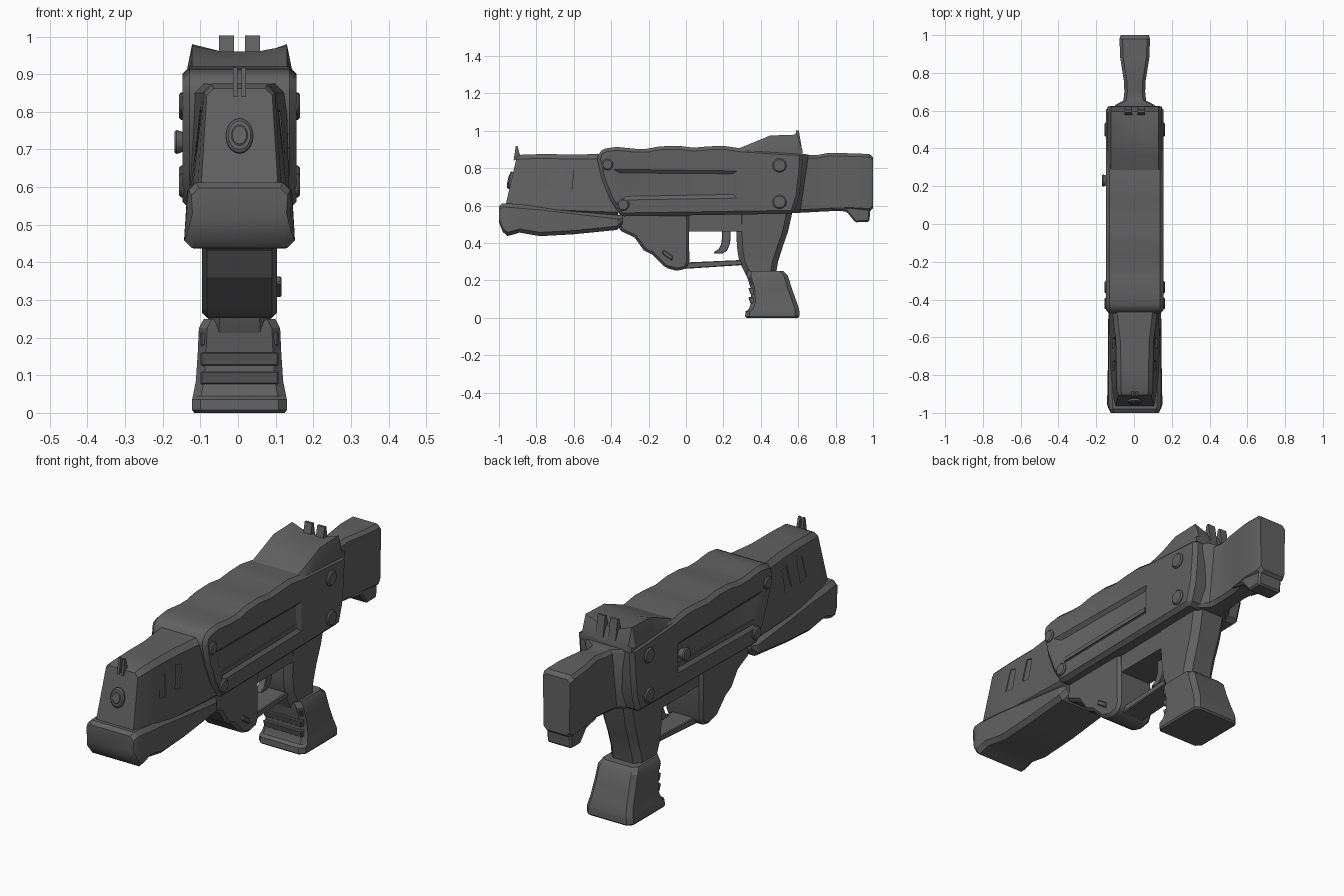
import bpy, bmesh
from math import radians
from mathutils import Vector

CX = 0.004  # centre plane of the model

dark = bpy.data.materials.new("dark_metal")
dark.diffuse_color = (0.12, 0.12, 0.12, 1)


def loft(name, rings):
    """Skin closed rings of 3D points and cap both ends."""
    bm = bmesh.new()
    vs = [[bm.verts.new(p) for p in r] for r in rings]
    n = len(rings[0])
    for a, b in zip(vs, vs[1:]):
        for i in range(n):
            bm.faces.new((a[i], a[(i + 1) % n], b[(i + 1) % n], b[i]))
    bm.faces.new(vs[0])
    bm.faces.new(vs[-1])
    bmesh.ops.recalc_face_normals(bm, faces=bm.faces)
    me = bpy.data.meshes.new(name)
    bm.to_mesh(me)
    bm.free()
    me.materials.append(dark)
    ob = bpy.data.objects.new(name, me)
    bpy.context.collection.objects.link(ob)
    return ob


def apply_mod(ob, mod):
    bpy.context.view_layer.objects.active = ob
    bpy.ops.object.modifier_apply(modifier=mod.name)


def bevel(ob, width, segments=1):
    m = ob.modifiers.new("Bevel", 'BEVEL')
    m.width, m.segments, m.limit_method = width, segments, 'ANGLE'
    apply_mod(ob, m)


def prism(name, pts, w, x=CX, bev=0.0):
    """Side profile (y, z) extruded to half width w about x."""
    ob = loft(name, [[(x + s * w, y, z) for y, z in pts] for s in (-1, 1)])
    if bev:
        bevel(ob, bev)
    return ob


def cut(ob, cutter):
    m = ob.modifiers.new("Cut", 'BOOLEAN')
    m.operation, m.object, m.solver = 'DIFFERENCE', cutter, 'EXACT'
    apply_mod(ob, m)
    bpy.data.objects.remove(cutter)


def ring_y(yb, zb, yt, zt, wb, wt, c):
    """Chamfered cross-section across the length, top may lean."""
    def p(x, t):
        return (CX + x, yb + (yt - yb) * t, zb + (zt - zb) * t)
    k = c / (zt - zb)
    half = [(wb - c, 0), (wb, k), (wt, 1 - k), (wt - c, 1)]
    return [p(x, t) for x, t in half] + [p(-x, t) for x, t in reversed(half)]


def ring_z(z, y0, y1, w, c=0.03):
    half = [(w - c, y0), (w, y0 + c), (w, y1 - c), (w - c, y1)]
    return [(CX + x, y, z) for x, y in half] + [(CX - x, y, z) for x, y in reversed(half)]


def disc(name, loc, r, depth, axis, sy=1.0, r2=None):
    bpy.ops.mesh.primitive_cone_add(vertices=20, radius1=r, radius2=r2 or r, depth=depth, location=loc)
    ob = bpy.context.object
    ob.name = name
    ob.data.materials.append(dark)
    ob.scale.y = sy
    ob.rotation_euler = Vector(axis).to_track_quat('Z', 'Y').to_euler()
    bevel(ob, 0.006)
    return ob


# Receiver with wavy top and curved front edge
receiver = prism("receiver", [
    (-0.35, 0.543), (-0.405, 0.63), (-0.45, 0.74), (-0.475, 0.85), (-0.465, 0.89), (-0.43, 0.906),
    (-0.37, 0.914), (-0.27, 0.904), (-0.21, 0.904), (-0.14, 0.917), (-0.04, 0.92), (0.04, 0.91),
    (0.12, 0.917), (0.2, 0.92), (0.3, 0.905), (0.625, 0.885), (0.62, 0.78), (0.605, 0.65),
    (0.575, 0.557)], 0.151, bev=0.018)

# Side panels, rails and bolts
outer = [(-0.40, 0.80), (-0.35, 0.625), (0.28, 0.635), (0.28, 0.79)]
inner = [(-0.355, 0.775), (-0.32, 0.65), (0.25, 0.66), (0.25, 0.77)]
for s, side in ((1, "right"), (-1, "left")):
    cut(receiver, loft("panel_cutter", [
        [(CX + s * 0.136, y, z) for y, z in inner],
        [(CX + s * 0.155, y, z) for y, z in outer]]))
    prism("panel_rail_" + side, [(-0.33, 0.65), (0.25, 0.66), (0.25, 0.68), (-0.34, 0.67)],
          0.008, CX + s * 0.134)
    for i, (y, z, r) in enumerate([(0.5, 0.815, 0.037), (0.5, 0.62, 0.037),
                                   (-0.42, 0.82, 0.03), (-0.335, 0.605, 0.032)]):
        disc(f"bolt_{side}_{i}", (CX + s * 0.147, y, z), r, 0.028, (s, 0, 0))
disc("selector_knob", (CX - 0.15, 0.23, 0.72), 0.018, 0.045, (-1, 0, 0), r2=0.034)


# Raised rear sight ramp with a shallow trough
def hump(y, h, d, base=0.87):
    half = [(0.143, base), (0.143, min(h, 0.895)), (0.126, h), (0.05, h - d)]
    return [(CX + x, y, z) for x, z in half] + [(CX - x, y, z) for x, z in reversed(half)]


loft("sight_ramp", [hump(0.28, 0.905, 0), hump(0.36, 0.938, 0.005), hump(0.45, 0.975, 0.014),
                    hump(0.595, 0.98, 0.027), hump(0.622, 0.90, 0.01)])
for s in (-1, 1):
    prism("rear_sight_post", [(0.575, 0.94), (0.59, 1.003), (0.603, 1.003), (0.62, 0.90)],
          0.02, CX + s * 0.034)

# Front shroud with side vents
shroud = loft("front_shroud", [
    ring_y(-0.972, 0.57, -0.905, 0.862, 0.103, 0.087, 0.018),
    ring_y(-0.93, 0.57, -0.885, 0.872, 0.112, 0.095, 0.022),
    ring_y(-0.8, 0.56, -0.77, 0.876, 0.127, 0.097, 0.024),
    ring_y(-0.62, 0.55, -0.62, 0.874, 0.132, 0.1, 0.024),
    ring_y(-0.36, 0.54, -0.42, 0.876, 0.135, 0.125, 0.025)])
for s in (-1, 1):
    for y in (-0.78, -0.66):
        q = [(y, 0.70), (y + 0.05, 0.69), (y + 0.06, 0.80), (y + 0.02, 0.81)]
        cut(shroud, loft("vent_cutter", [
            [(CX + s * (0.11 - (z - 0.7) * 0.1), a, z) for a, z in q],
            [(CX + s * 0.18, a, z) for a, z in q]]))

# Lower jaw under the shroud
loft("lower_jaw", [ring_y(y, zb, y, zt, wb, wt, 0.02) for y, zb, zt, wb, wt in [
    (-1.0, 0.51, 0.598, 0.125, 0.128), (-0.98, 0.46, 0.612, 0.138, 0.135),
    (-0.955, 0.438, 0.612, 0.147, 0.138), (-0.925, 0.445, 0.61, 0.147, 0.139),
    (-0.89, 0.456, 0.606, 0.144, 0.14), (-0.78, 0.437, 0.598, 0.143, 0.14),
    (-0.6, 0.447, 0.576, 0.142, 0.14), (-0.37, 0.47, 0.55, 0.138, 0.138),
    (-0.34, 0.50, 0.55, 0.12, 0.12)]])

# Muzzle lens and front sight fins
disc("muzzle_lens", (CX, -0.935, 0.735), 0.036, 0.03, (0, -0.974, 0.225), 1.3)
disc("muzzle_lens_core", (CX, -0.937, 0.735), 0.025, 0.032, (0, -0.974, 0.225), 1.3)
for s in (-1, 1):
    prism("front_sight_fin", [(-0.922, 0.84), (-0.91, 0.918), (-0.90, 0.918), (-0.885, 0.86)],
          0.006, CX + s * 0.011)

# Lower housing, trigger block, guard and trigger
prism("lower_housing", [
    (-0.36, 0.56), (-0.36, 0.47), (-0.275, 0.43), (-0.225, 0.36), (-0.18, 0.338), (-0.11, 0.268),
    (-0.05, 0.252), (0.0, 0.262), (0.018, 0.3), (0.015, 0.56)], 0.1, bev=0.014)
prism("housing_catch", [(-0.13, 0.345), (-0.12, 0.365), (-0.07, 0.33), (-0.075, 0.305)],
      0.012, CX + 0.1, 0.004)
prism("trigger_block", [(0, 0.462), (0.3, 0.462), (0.3, 0.57), (0, 0.57)], 0.085)
prism("trigger_guard", [(-0.01, 0.262), (0.31, 0.283), (0.31, 0.31), (-0.01, 0.296)], 0.06, bev=0.004)
prism("trigger", [(0.24, 0.48), (0.236, 0.40), (0.22, 0.36), (0.195, 0.343), (0.148, 0.345),
                  (0.155, 0.356), (0.175, 0.368), (0.19, 0.40), (0.195, 0.48)], 0.018, bev=0.003)

# Grip, its flared base and front finger bands
loft("grip", [ring_z(z, a, b, w) for z, a, b, w in [
    (0.57, 0.27, 0.57, 0.09), (0.46, 0.27, 0.545, 0.085), (0.38, 0.272, 0.517, 0.082),
    (0.3, 0.285, 0.492, 0.082), (0.2, 0.335, 0.475, 0.085)]])
loft("grip_base", [ring_z(z, a, b, w, 0.022) for z, a, b, w in [
    (0.25, 0.325, 0.52, 0.095), (0.225, 0.325, 0.545, 0.108), (0.16, 0.345, 0.565, 0.111),
    (0.085, 0.35, 0.592, 0.116), (0.045, 0.335, 0.605, 0.124), (0.035, 0.318, 0.606, 0.126),
    (0.008, 0.316, 0.606, 0.126), (0.0, 0.325, 0.598, 0.12)]])
for i, z in enumerate((0.075, 0.125, 0.178)):
    prism(f"grip_band_{i}", [(0.345, z), (0.40, z), (0.40, z + 0.036), (0.333, z + 0.036)],
          0.104, bev=0.004)

# Stock with narrow neck and toe
loft("stock", [ring_y(yb, zb, yt, zt, wb, wt, 0.016) for yb, zb, yt, zt, wb, wt in [
    (0.54, 0.562, 0.60, 0.872, 0.135, 0.135), (0.575, 0.562, 0.635, 0.876, 0.09, 0.1),
    (0.61, 0.562, 0.655, 0.872, 0.056, 0.06), (0.68, 0.566, 0.7, 0.870, 0.05, 0.055),
    (0.76, 0.57, 0.76, 0.882, 0.05, 0.058), (0.88, 0.574, 0.88, 0.880, 0.07, 0.077),
    (0.98, 0.568, 0.98, 0.876, 0.076, 0.081), (1.0, 0.585, 1.0, 0.86, 0.07, 0.074)]])
prism("stock_toe", [(0.77, 0.585), (0.86, 0.566), (0.905, 0.511), (0.98, 0.513), (0.988, 0.6)],
      0.066, bev=0.008)

# Smooth shading with sharp creases
bpy.ops.object.select_all(action='SELECT')
bpy.context.view_layer.objects.active = receiver
bpy.ops.object.shade_smooth_by_angle(angle=radians(28))
